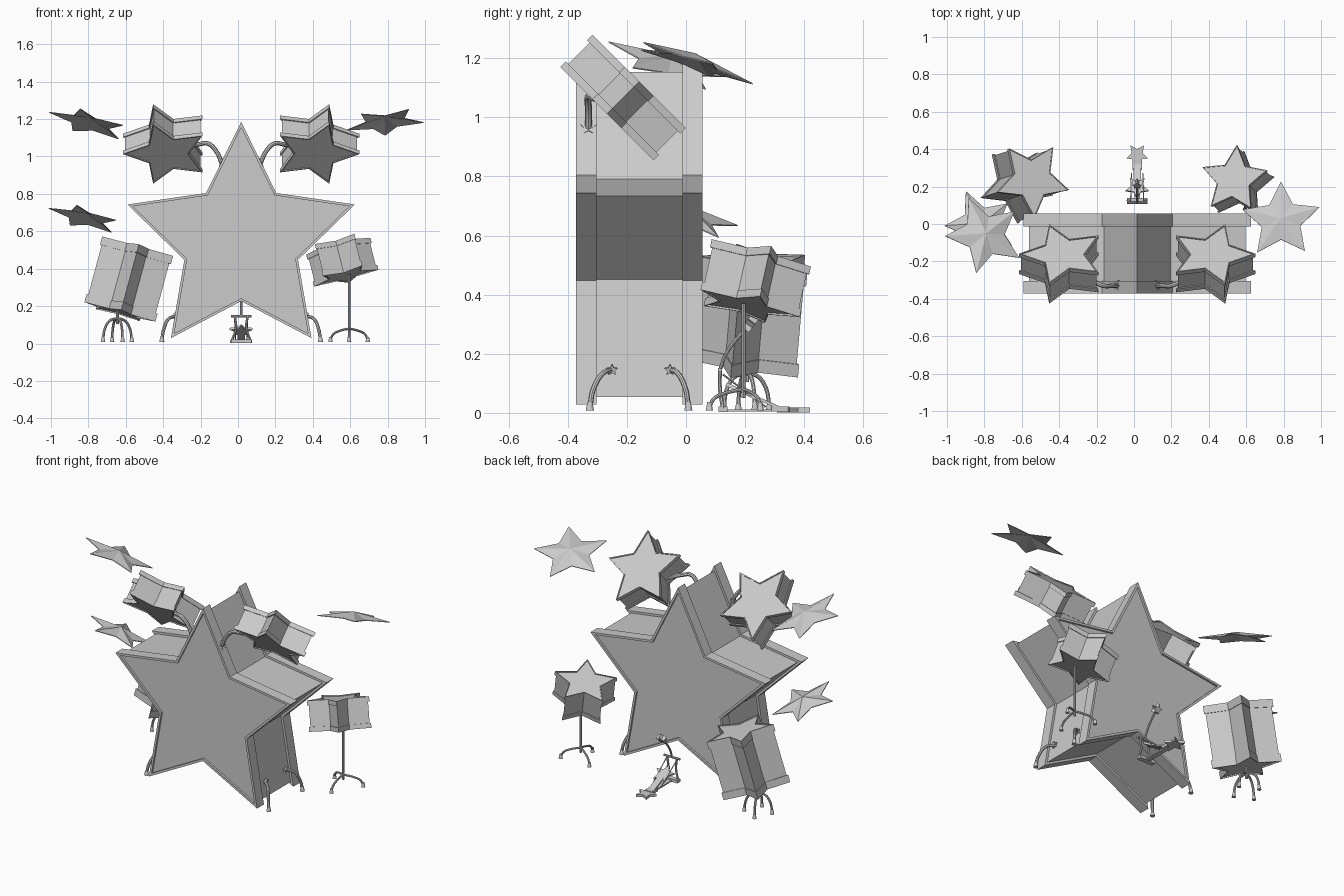
import bpy, math
from mathutils import Vector, Matrix

if "Cube" in bpy.data.objects:
    bpy.data.objects.remove(bpy.data.objects["Cube"])

CX = 0.017  # mirror line of the bass drum and toms


def finish(name, verts, faces):
    me = bpy.data.meshes.new(name)
    me.from_pydata(verts, [], faces)
    ob = bpy.data.objects.new(name, me)
    bpy.context.collection.objects.link(ob)
    return ob


def star_loft(name, levels, low, high, centre, normal, tip, ratio=0.5):
    """Loft a five-pointed star through (radius, height) levels, closed by fans to low and high apexes."""
    n = Vector(normal).normalized()
    x = Vector(tip)
    x = (x - n * x.dot(n)).normalized()
    y = n.cross(x)
    m = Matrix((x, y, n)).transposed()
    c = Vector(centre)
    verts = []
    for r, h in levels:
        for i in range(10):
            a = i * math.pi / 5
            k = r * (ratio if i % 2 else 1)
            verts.append(c + m @ Vector((k * math.cos(a), k * math.sin(a), h)))
    verts += [c + n * low, c + n * high]
    lo, hi, last = len(verts) - 2, len(verts) - 1, 10 * (len(levels) - 1)
    faces = []
    for i in range(10):
        j = (i + 1) % 10
        faces.append((lo, j, i))
        faces.append((hi, last + i, last + j))
        for k in range(0, last, 10):
            faces.append((k + i, k + j, k + 10 + j, k + 10 + i))
    return finish(name, verts, faces)


def drum(name, r, depth, hoop, wall, recess, centre, normal, tip):
    """Star shell with a raised hoop and a recessed head at each end."""
    h, s = depth / 2, r - wall
    half = [(s, h - recess), (s, h), (r, h), (r, h - hoop), (s, h - hoop)]
    levels = [(a, -b) for a, b in half] + half[::-1]
    return star_loft(name, levels, -h + recess, h - recess, centre, normal, tip)


def plate(name, r, t, centre, normal, tip, ratio=0.5):
    return star_loft(name, [(r, -t / 2), (r, t / 2)], -t / 2, t / 2, centre, normal, tip, ratio)


def cymbal(name, r, centre, normal, tip):
    return star_loft(name, [(r, -0.004), (r, 0)], 0.026, 0.034, centre, normal, tip)


def tube(name, pts, r):
    cu = bpy.data.curves.new(name, 'CURVE')
    cu.dimensions = '3D'
    cu.bevel_depth, cu.bevel_resolution, cu.resolution_u = r, 2, 5
    cu.use_fill_caps = True
    sp = cu.splines.new('BEZIER')
    sp.bezier_points.add(len(pts) - 1)
    for b, p in zip(sp.bezier_points, pts):
        b.co = p
        b.handle_left_type = b.handle_right_type = 'VECTOR' if len(pts) == 2 else 'AUTO'
    ob = bpy.data.objects.new(name, cu)
    bpy.context.collection.objects.link(ob)
    bpy.ops.object.select_all(action='DESELECT')
    ob.select_set(True)
    bpy.context.view_layer.objects.active = ob
    bpy.ops.object.convert(target='MESH')
    bpy.ops.object.shade_smooth_by_angle()


def foot(name, x, y, r=0.012, h=0.028):
    bpy.ops.mesh.primitive_cone_add(vertices=12, radius1=r, radius2=r * 0.6, depth=h,
                                    location=(x, y, 0.008 + h / 2))
    bpy.context.object.name = name


def box(name, loc, size, rx=0):
    bpy.ops.mesh.primitive_cube_add(size=1, location=loc, rotation=(rx, 0, 0))
    bpy.context.object.name = name
    bpy.context.object.scale = size


def stand(name, x, y, top, hub, radius, angles, r):
    """Centre pole with arched legs."""
    tube(name + "_pole", [(x, y, hub - 0.03), (x, y, top)], r)
    for i, a in enumerate(angles):
        c, s = math.cos(math.radians(a)), math.sin(math.radians(a))
        path = [(0, hub), (0.5, hub - 0.012), (0.85, hub * 0.62), (1, 0.02)]
        tube(f"{name}_leg_{i}", [(x + c * k * radius, y + s * k * radius, z) for k, z in path], r * 0.9)
        foot(f"{name}_foot_{i}", x + c * radius, y + s * radius)


# Bass drum
drum("bass_drum", 0.639, 0.427, 0.068, 0.031, 0.012, (CX, -0.158, 0.546), (0, -1, 0), (0, 0, 1))

for side, label in ((-1, "left"), (1, "right")):
    # Rack toms and their curved arms
    drum(f"{label}_tom", 0.235, 0.154, 0.026, 0.013, 0.006,
         (CX + side * 0.398, -0.213, 1.067), (0, 1, 1), (side, 0, 0))
    arm = [(0.10, -0.33, 0.955), (0.135, -0.33, 1.03), (0.18, -0.33, 1.07),
           (0.225, -0.31, 1.065), (0.29, -0.25, 1.05)]
    tube(f"{label}_tom_arm", [(CX + side * x, y, z) for x, y, z in arm], 0.012)
    plate(f"{label}_arm_mount", 0.028, 0.012, (CX + side * 0.105, -0.33, 0.965),
          (side * 0.9, 0, 0.43), (0, 0, 1))
    # Bass drum spurs
    for y0, y1, end in ((-0.25, -0.325, "front"), (-0.054, 0.008, "back")):
        leg = [(0.345, y0, 0.145), (0.385, y0 + (y1 - y0) * 0.4, 0.135),
               (0.413, y0 + (y1 - y0) * 0.85, 0.08), (0.424, y1, 0.02)]
        tube(f"{label}_{end}_spur", [(CX + side * x, y, z) for x, y, z in leg], 0.009)
        foot(f"{label}_{end}_spur_foot", CX + side * 0.424, y1, 0.014)
        plate(f"{label}_{end}_spur_mount", 0.02, 0.014, (CX + side * 0.352, y0, 0.145),
              (side, 0, -0.18), (0, 0, 1))

# Cymbals
cymbal("upper_left_cymbal", 0.22, (-0.798, -0.06, 1.18), (0.27, 0.32, 1), (-0.05, -0.22, 0.08))
cymbal("lower_left_cymbal", 0.20, (-0.82, -0.005, 0.672), (0.27, 0.32, 1), (-0.05, -0.22, 0.08))
cymbal("right_cymbal", 0.218, (0.786, 0.02, 1.185), (-0.11, 0.34, 1), (0.0, 0.21, -0.07))

# Floor tom on its four-legged stand
n = Vector((0.27, 0.09, 1)).normalized()
head = Vector((-0.54, 0.24, 0.515))
drum("floor_tom", 0.207, 0.365, 0.045, 0.01, 0.007, head - n * 0.182, n, (0.54, 0.84, -0.2))
stand("floor_tom_stand", -0.645, 0.205, 0.2, 0.135, 0.082, (20, 110, 200, 290), 0.008)

# Snare drum on its tripod
n = Vector((-0.25, 0.22, 1)).normalized()
head = Vector((0.531, 0.24, 0.531))
drum("snare_drum", 0.187, 0.18, 0.028, 0.009, 0.006, head - n * 0.09, n, (0.1, 1, -0.2))
stand("snare_stand", 0.594, 0.194, 0.37, 0.08, 0.115, (30, 150, 270), 0.007)

# Bass pedal: base, uprights, axle, beater and star footboard
box("pedal_base", (CX, 0.125, 0.012), (0.11, 0.03, 0.018))
box("pedal_link", (CX, 0.22, 0.008), (0.03, 0.2, 0.008))
for s in (-1, 1):
    tube(f"pedal_upright_{s}", [(CX + s * 0.05, 0.125, 0.015), (CX + s * 0.028, 0.115, 0.08),
                                (CX + s * 0.035, 0.115, 0.15)], 0.007)
    tube(f"pedal_strut_{s}", [(CX + s * 0.035, 0.125, 0.13), (CX + s * 0.03, 0.27, 0.02)], 0.003)
tube("pedal_axle", [(CX - 0.055, 0.115, 0.145), (CX + 0.055, 0.115, 0.145)], 0.007)
tube("beater_rod", [(CX, 0.115, 0.145), (CX, 0.135, 0.2), (CX, 0.215, 0.3)], 0.006)
plate("beater_head", 0.03, 0.03, (CX, 0.215, 0.3), (0, -0.8, 0.6), (0, 0.6, 0.8))
plate("pedal_footboard_star", 0.065, 0.012, (CX, 0.195, 0.07), (0, 0.42, 0.9), (0, -1, 0.45))
box("pedal_footboard", (CX, 0.26, 0.042), (0.04, 0.14, 0.01), -0.42)
plate("pedal_heel_star", 0.062, 0.016, (CX, 0.37, 0.01), (0, 0, 1), (0, -1, 0))
box("pedal_heel", (CX, 0.32, 0.013), (0.05, 0.06, 0.018))
